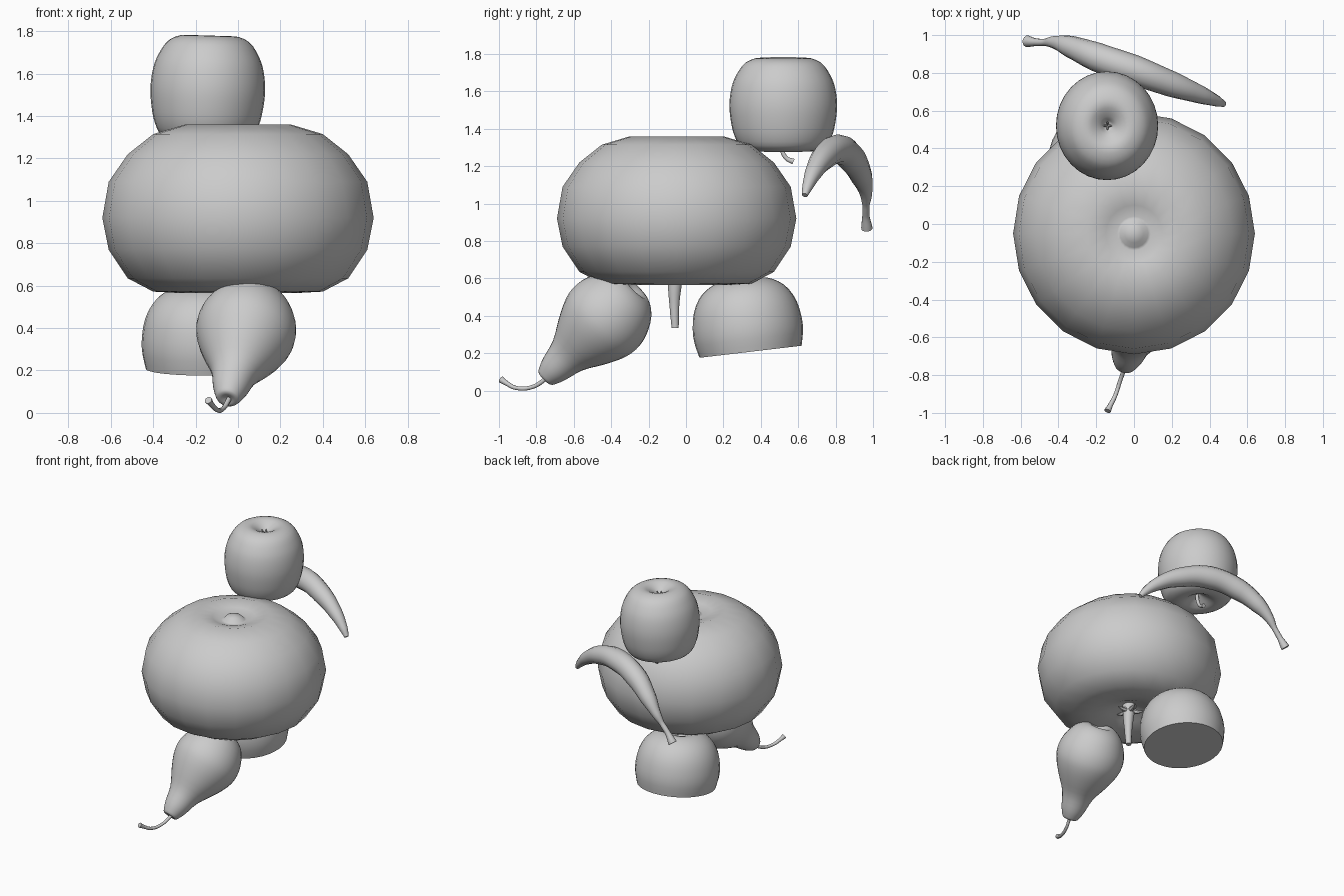
import bpy, bmesh, math
from mathutils import Vector, Matrix

if "Cube" in bpy.data.objects:
    bpy.data.objects.remove(bpy.data.objects["Cube"])

grey = bpy.data.materials.new("plain grey")
grey.use_nodes = True
grey.diffuse_color = (0.6, 0.6, 0.6, 1)
grey.node_tree.nodes["Principled BSDF"].inputs["Base Color"].default_value = (0.6, 0.6, 0.6, 1)


def finish(ob, angle=50):
    ob.data.materials.append(grey)
    bpy.ops.object.select_all(action="DESELECT")
    ob.select_set(True)
    bpy.context.view_layer.objects.active = ob
    if ob.type == "CURVE":
        bpy.ops.object.convert(target="MESH")
    bpy.ops.object.shade_smooth_by_angle(angle=math.radians(angle))
    return ob


def refine(points, steps):
    """Smooth a profile by Catmull-Rom interpolation."""
    p = [Vector(q) for q in points]
    p = [p[0]] + p + [p[-1]]
    out = []
    for a, b, c, d in zip(p, p[1:], p[2:], p[3:]):
        for i in range(steps):
            t = i / steps
            out.append(b + (c - a) * t / 2 + (a * 2 - b * 5 + c * 4 - d) * t * t / 2
                       + (b * 3 - a - c * 3 + d) * t ** 3 / 2)
    return out + [p[-1]]


def lathe(name, profile, sides, base, axis=(0, 0, 1), scale=(1, 1, 1), angle=50):
    """Turn a (radius, height) profile about an axis starting at base."""
    bm = bmesh.new()
    verts = [bm.verts.new((max(q[0], 0), 0, q[1])) for q in profile]
    edges = [bm.edges.new(pair) for pair in zip(verts, verts[1:])]
    bmesh.ops.spin(bm, geom=verts + edges, cent=(0, 0, 0), axis=(0, 0, 1),
                   angle=math.tau, steps=sides, use_duplicate=False)
    bmesh.ops.remove_doubles(bm, verts=bm.verts, dist=0.0005)
    bmesh.ops.recalc_face_normals(bm, faces=bm.faces)
    turn = Vector((0, 0, 1)).rotation_difference(Vector(axis)).to_matrix().to_4x4()
    bm.transform(Matrix.Translation(base) @ turn @ Matrix.Diagonal((*scale, 1)))
    me = bpy.data.meshes.new(name)
    bm.to_mesh(me)
    bm.free()
    ob = bpy.data.objects.new(name, me)
    bpy.context.collection.objects.link(ob)
    return finish(ob, angle)


def tube(name, path, resolution=3):
    """Sweep a round section along (x, y, z, radius) points."""
    cu = bpy.data.curves.new(name, "CURVE")
    cu.dimensions = "3D"
    cu.bevel_depth = 1
    cu.bevel_resolution = resolution
    cu.use_fill_caps = True
    cu.resolution_u = 6
    sp = cu.splines.new("BEZIER")
    sp.bezier_points.add(len(path) - 1)
    for bp, (x, y, z, r) in zip(sp.bezier_points, path):
        bp.co = (x, y, z)
        bp.radius = r
        bp.handle_left_type = bp.handle_right_type = "AUTO"
    ob = bpy.data.objects.new(name, cu)
    bpy.context.collection.objects.link(ob)
    return finish(ob)


# Round fruit body, upside down, with a dimple and navel on top
lathe("body", [(0, 1.35), (.05, 1.34), (.075, 1.315), (.09, 1.31), (.15, 1.335),
               (.25, 1.36), (.4, 1.315), (.52, 1.22), (.61, 1.09), (.64, .92),
               (.61, .77), (.52, .635), (.4, .572), (.27, .565), (.15, .6),
               (.06, .64), (0, .65)], 20, (0, -.05, 0), angle=70)
tube("body_stem", [(0, -.05, .66, .05), (0, -.06, .56, .038),
                   (0, -.062, .45, .027), (0, -.058, .335, .02)])

# Star of sepals round the body stem
for i in range(5):
    a = math.tau * i / 5
    tube("sepal", [(r * math.cos(a), r * math.sin(a) - .05, z, w)
                   for r, z, w in ((.02, .6, .02), (.06, .595, .014), (.1, .6, .003))], 1)

# Apple head
apple = [(0, .43), (.02, .432), (.05, .465), (.12, .5), (.2, .475), (.25, .41), (.277, .34),
         (.288, .25), (.28, .16), (.26, .08), (.22, .02), (.13, 0), (.05, .04), (0, .07)]
lathe("apple", refine(apple, 3), 32, (-.15, .52, 1.28), (.03, 0, 1), (.94, 1, 1))
tube("apple_stem", [(-.15, .5, 1.36, .012), (-.15, .515, 1.28, .012),
                    (-.15, .54, 1.24, .012), (-.15, .575, 1.225, .016)])
for i in range(4):
    a = math.tau * i / 4
    tube("apple_calyx", [(-.14, .52, 1.7, .01),
                         (-.14 + .02 * math.cos(a), .52 + .02 * math.sin(a), 1.74, .004)], 1)

# Halved fruit, cut face down
dome = [(.275, 0), (.295, .11), (.277, .24), (.22, .335), (.13, .385), (.06, .375), (0, .34)]
lathe("half_fruit", [Vector((0, 0))] + refine(dome, 3), 32, (-.16, .345, .208), (0, -.118, 1))

# Pear, leaning forward on its neck
pear = [(0, .01), (.045, 0), (.066, .03), (.085, .08), (.113, .18), (.175, .29),
        (.218, .38), (.236, .46), (.222, .55), (.17, .645), (.1, .695), (.05, .685), (0, .65)]
lathe("pear", refine(pear, 3), 32, (-.05, -.755, .065), (.13, .48, .48))
tube("pear_stem", [(-.04, -.74, .07, .012), (-.07, -.82, .02, .011),
                   (-.1, -.91, .015, .011), (-.125, -.96, .04, .013), (-.14, -.99, .06, .018)])

# Banana arched behind the apple
tube("banana", [(.475, .635, 1.045, .016), (.44, .65, 1.09, .029), (.35, .685, 1.17, .048),
                (.2, .74, 1.25, .068), (0, .815, 1.29, .08), (-.2, .885, 1.24, .077),
                (-.34, .94, 1.14, .058), (-.42, .962, 1.055, .034),
                (-.47, .962, .99, .019), (-.52, .962, .93, .02), (-.565, .967, .868, .031)], 4)
